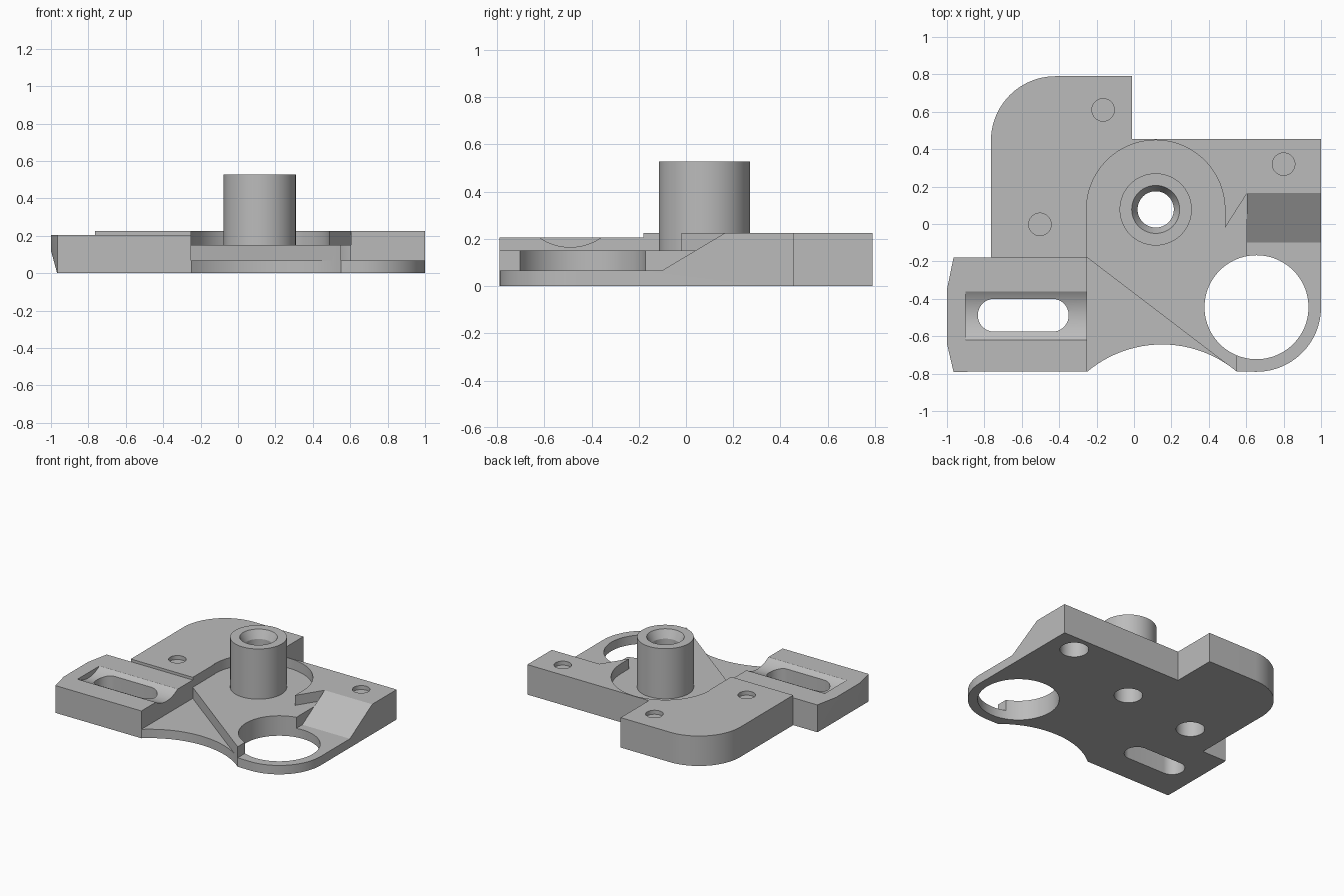
import bpy, bmesh
from math import sin, cos, radians

if "Cube" in bpy.data.objects:
    bpy.data.objects.remove(bpy.data.objects["Cube"])

grey = bpy.data.materials.new("light_grey")
grey.use_nodes = True
grey.diffuse_color = (0.5, 0.5, 0.5, 1)
grey.node_tree.nodes["Principled BSDF"].inputs["Base Color"].default_value = (0.5, 0.5, 0.5, 1)


def arc(cx, cy, r, start, end, steps=24):
    angles = [radians(start + (end - start) * i / steps) for i in range(steps + 1)]
    return [(cx + r * cos(a), cy + r * sin(a)) for a in angles]


def circle(cx, cy, r, steps=64):
    return arc(cx, cy, r, 0, 360, steps)[:-1]


def loft(name, low_pts, high_pts, lo, hi, axis="z"):
    """Solid between two matching profiles along an axis."""
    place = {"z": lambda p, h: (p[0], p[1], h),
             "y": lambda p, h: (p[0], h, p[1]),
             "x": lambda p, h: (h, p[0], p[1])}[axis]
    bm = bmesh.new()
    a = [bm.verts.new(place(p, lo)) for p in low_pts]
    b = [bm.verts.new(place(p, hi)) for p in high_pts]
    bm.faces.new(a)
    bm.faces.new(b)
    for i in range(len(a)):
        j = (i + 1) % len(a)
        bm.faces.new((a[i], a[j], b[j], b[i]))
    bmesh.ops.recalc_face_normals(bm, faces=bm.faces)
    mesh = bpy.data.meshes.new(name)
    bm.to_mesh(mesh)
    bm.free()
    mesh.materials.append(grey)
    ob = bpy.data.objects.new(name, mesh)
    bpy.context.collection.objects.link(ob)
    return ob


def prism(name, pts, lo, hi, axis="z"):
    return loft(name, pts, pts, lo, hi, axis)


def rect(x0, y0, x1, y1):
    return [(x0, y0), (x1, y0), (x1, y1), (x0, y1)]


def combine(target, tool, operation="DIFFERENCE"):
    mod = target.modifiers.new("combine", "BOOLEAN")
    mod.operation = operation
    mod.solver = "EXACT"
    mod.object = tool
    bpy.context.view_layer.objects.active = target
    bpy.ops.object.modifier_apply(modifier=mod.name)
    bpy.data.objects.remove(tool)


TOP, FLOOR, LOW, ABOVE = 0.225, 0.15, 0.067, 0.7
bx, by = 0.116, 0.078        # boss centre
hx, hy = 0.655, -0.445       # large hole centre

# Plate outline with rounded corners and a concave front edge
outline = ([(-0.965, -0.79)] + arc(0.15, -1.266, 0.622, 130, 50)
           + arc(hx, hy, 0.345, -90, 0)
           + [(1, 0.455), (-0.01, 0.455), (-0.01, 0.79)]
           + arc(-0.42, 0.445, 0.345, 90, 180)
           + [(-0.765, -0.18), (-0.965, -0.18), (-1, -0.35), (-1, -0.64)])
plate = prism("bracket_plate", outline, 0, TOP)

# Lowered slotted arm and its undercut tip
combine(plate, prism("arm_cut", rect(-1.2, -1, -0.25, -0.18), 0.205, ABOVE))
tip = [(-1.033, 0.24), (-1, 0.12), (-0.967, 0), (-0.953, -0.05), (-1.2, -0.05), (-1.2, 0.24)]
combine(plate, prism("tip_cut", tip, -1, 0, "y"))

# Pocket around the boss, ending in a pointed spur on the right
pocket = (arc(bx, by, 0.37, 0, 180, 48)
          + [(-0.25, by), (-0.25, -1), (0.605, -1), (0.605, 0.165), (0.487, -0.02)])
combine(plate, prism("pocket_cut", pocket, FLOOR, ABOVE))

# Low front corner below the diagonal wall, and low rim of the large hole
corner = [(-0.25, -0.18), (-0.25, -1), (0.55, -1), (0.55, -0.79)]
combine(plate, prism("corner_cut", corner, LOW, ABOVE))
combine(plate, prism("rim_cut", rect(0.55, -1, 1.2, -0.6), LOW, ABOVE))
ramp = [(0.165, TOP), (-0.1, LOW), (-0.95, LOW), (-0.95, ABOVE), (0.165, ABOVE)]
combine(plate, prism("ramp_cut", ramp, 0.605, 1.2, "x"))

# Large round opening
combine(plate, prism("opening_cut", circle(hx, hy, 0.278, 96), -0.1, ABOVE))

# Rounded groove with a long slot in the arm
combine(plate, prism("groove_cut", circle(-0.49, 0.395, 0.23, 96), -0.9, -0.22, "x"))
slot = arc(-0.437, -0.488, 0.088, -90, 90) + arc(-0.747, -0.488, 0.088, 90, 270)
combine(plate, prism("slot_cut", slot, -0.1, ABOVE))

# Shallow round sockets on top, two of them with a wider socket below
for x, y, below in ((-0.165, 0.61, False), (0.8, 0.32, True), (-0.503, -0.002, True)):
    combine(plate, prism("socket_cut", circle(x, y, 0.06, 48), TOP - 0.03, ABOVE))
    if below:
        combine(plate, prism("under_cut", circle(x, y, 0.098, 48), -0.1, 0.15))

# Upright boss with a countersunk bore through the plate
combine(plate, prism("boss", circle(bx, by, 0.193), 0.1, 0.527), "UNION")
combine(plate, prism("bore_cut", circle(bx, by, 0.097), -0.1, ABOVE))
combine(plate, loft("countersink_cut", circle(bx, by, 0.097), circle(bx, by, 0.144),
                    0.467, 0.557))

# Shading
bpy.ops.object.select_all(action="DESELECT")
plate.select_set(True)
bpy.context.view_layer.objects.active = plate
bpy.ops.object.shade_smooth_by_angle(angle=radians(25))
